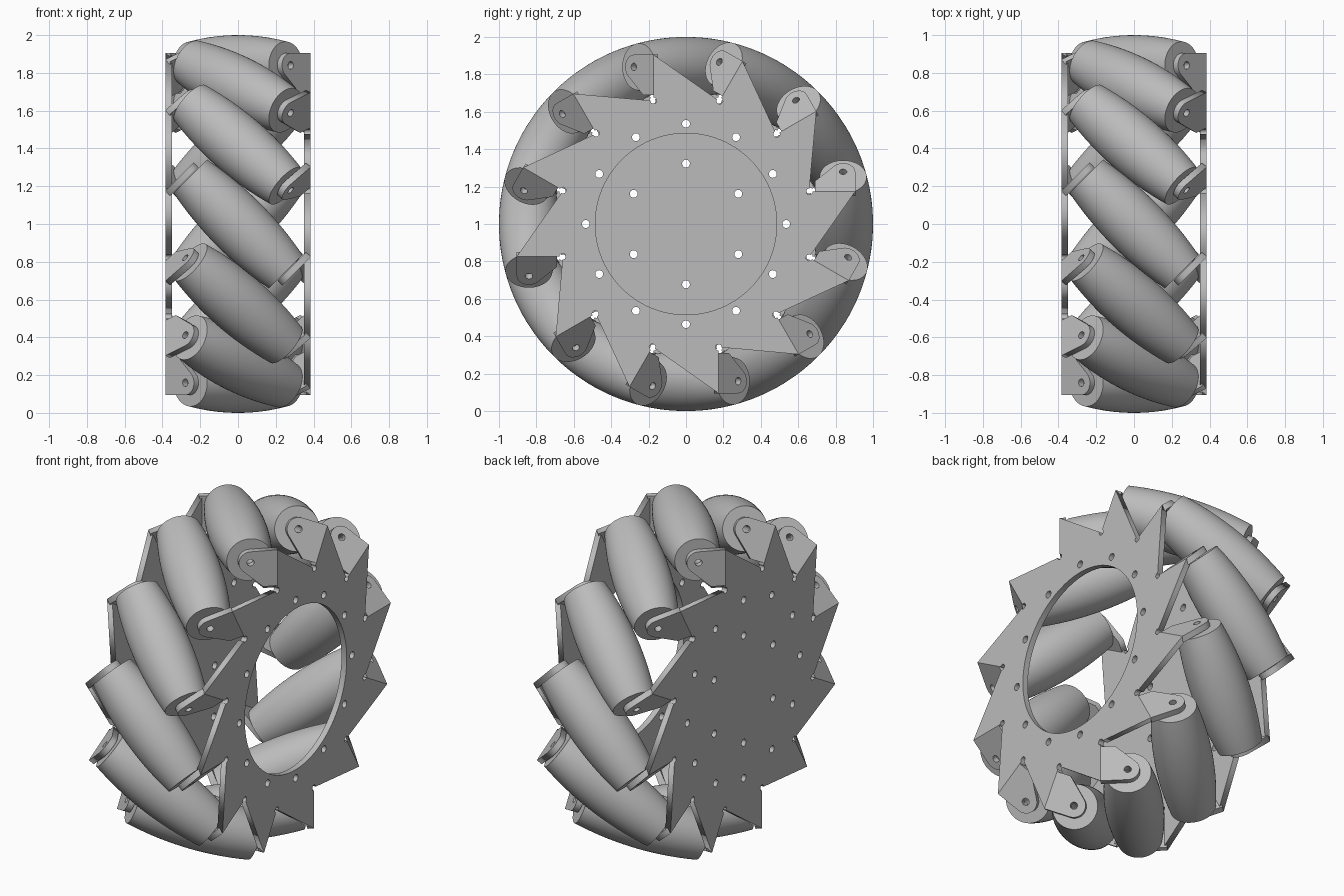
import bpy, bmesh, math
from mathutils import Matrix, Vector

if "Cube" in bpy.data.objects:
    bpy.data.objects.remove(bpy.data.objects["Cube"])

COUNT = 12
AXIS_R = 0.84            # distance of roller axes from the wheel axis
PLATE_X, THICK = 0.385, 0.035
TAB_S = 0.395            # outer tab face, measured along the roller axis
FOLD = TAB_S * math.sqrt(2) - PLATE_X   # tangential position of the fold
TIP, TAB_R, TAB_FOOT = 0.905, 0.065, 0.69
CENTRE = Vector((0, 0, 1))
STEP = 2 * math.pi / COUNT

metal = bpy.data.materials.new("light grey metal")
metal.use_nodes = True
grey = (0.5, 0.5, 0.5, 1)
metal.diffuse_color = grey
metal.node_tree.nodes["Principled BSDF"].inputs["Base Color"].default_value = grey


def add_object(name, mesh, matrix):
    obj = bpy.data.objects.new(name, mesh)
    obj.matrix_world = matrix
    bpy.context.collection.objects.link(obj)
    return obj


def arc(cx, cy, r, start, end, n):
    angles = [math.radians(start + (end - start) * i / n) for i in range(n + 1)]
    return [(cx + r * math.cos(a), cy + r * math.sin(a)) for a in angles]


def circle(cx, cy, r, n=24):
    return arc(cx, cy, r, 0, 360, n)[:-1]


def sheet(name, outlines):
    """Flat sheet with holes; its outer face lies at local z = 0."""
    curve = bpy.data.curves.new(name, "CURVE")
    curve.dimensions = "2D"
    curve.fill_mode = "BOTH"
    curve.extrude = THICK / 2
    for pts in outlines:
        spline = curve.splines.new("POLY")
        spline.points.add(len(pts) - 1)
        for p, (x, y) in zip(spline.points, pts):
            p.co = (x, y, 0, 1)
        spline.use_cyclic_u = True
    temp = add_object(name, curve, Matrix())
    deps = bpy.context.evaluated_depsgraph_get()
    mesh = bpy.data.meshes.new_from_object(temp.evaluated_get(deps))
    bpy.data.objects.remove(temp)
    mesh.transform(Matrix.Translation((0, 0, -THICK / 2)))
    mesh.materials.clear()
    mesh.materials.append(metal)
    return mesh


def frame(x, y, z, origin):
    m = Matrix((x, y, z)).transposed().to_4x4()
    m.translation = origin
    return m


# Toothed outline: every tooth ends in a fold line and a round relief notch
def toothed_outline():
    tooth = [(FOLD, TIP), (FOLD, TAB_FOOT)] + arc(FOLD, 0.66, 0.017, 90, 360, 12)
    pts = []
    for k in range(COUNT):
        c, s = math.cos(k * STEP), math.sin(k * STEP)
        pts += [(v * c - t * s, v * s + t * c) for t, v in tooth]
    return pts


def hole_ring(count, radius, offset=0.0):
    angles = [offset + 2 * math.pi * i / count for i in range(count)]
    return [circle(radius * math.cos(a), radius * math.sin(a), 0.021) for a in angles]


# Side plates: open ring on one side, closed disc on the other
bolts = hole_ring(COUNT, 0.536)
ring = sheet("ring_plate", [toothed_outline(), circle(0, 0, 0.485, 96)] + bolts)
disc = sheet("disc_plate", [toothed_outline()] + bolts + hole_ring(6, 0.323, math.pi / 6))
half_turn = Matrix.Translation(CENTRE) @ Matrix.Rotation(math.pi, 4, "Z") @ Matrix.Translation(-CENTRE)
X, Y, Z = Vector((1, 0, 0)), Vector((0, 1, 0)), Vector((0, 0, 1))
plate_frame = frame(Y, Z, X, CENTRE + X * PLATE_X)
add_object("ring_plate", ring, plate_frame)
add_object("disc_plate", disc, half_turn @ plate_frame)

# Bent tab that carries one roller end
fold_u = (PLATE_X - FOLD) / math.sqrt(2)
tab = sheet("roller_tab", [
    [(fold_u, TIP)] + arc(0, AXIS_R, TAB_R, 90, 228, 14) + [(0.07, TAB_FOOT), (fold_u, TAB_FOOT)],
    circle(0, AXIS_R, 0.02)])


# Barrel roller whose profile keeps the wheel's outer surface round
def roller_mesh():
    profile = []
    half, n = 0.332, 24
    for i in range(n + 1):
        s = half * (2 * i / n - 1)
        dist = math.sqrt(AXIS_R ** 2 + s * s / 2)
        slope = s / 2 / dist
        gap = 1 - dist
        profile.append((gap * math.sqrt(1 - slope ** 2), s + gap * slope))
    profile = [(0.02, profile[0][1])] + profile + [(0.02, profile[-1][1])]
    bm = bmesh.new()
    verts = [bm.verts.new((r, 0, z)) for r, z in profile]
    edges = [bm.edges.new((a, b)) for a, b in zip(verts, verts[1:] + verts[:1])]
    bmesh.ops.spin(bm, geom=verts + edges, cent=(0, 0, 0), axis=(0, 0, 1),
                   angle=2 * math.pi, steps=64, use_duplicate=False)
    bmesh.ops.remove_doubles(bm, verts=bm.verts, dist=0.0001)
    bmesh.ops.recalc_face_normals(bm, faces=bm.faces)
    for f in bm.faces:
        f.smooth = True
    for e in bm.edges:
        e.smooth = e.calc_face_angle(0) < math.radians(35)
    mesh = bpy.data.meshes.new("roller")
    bm.to_mesh(mesh)
    bm.free()
    mesh.materials.append(metal)
    return mesh


# Rollers and their tabs around the wheel
roller = roller_mesh()
for k in range(COUNT):
    a = k * STEP
    radial = Vector((0, math.cos(a), math.sin(a)))
    tangent = Vector((0, -math.sin(a), math.cos(a)))
    axis = (X + tangent).normalized()
    side = (X - tangent).normalized()
    add_object(f"roller_{k + 1}", roller, frame(side, radial, axis, CENTRE + radial * AXIS_R)
               if side.cross(radial).dot(axis) > 0 else
               frame(-side, radial, axis, CENTRE + radial * AXIS_R))
    tab_frame = frame(side, radial, axis, CENTRE + axis * TAB_S)
    add_object(f"ring_tab_{k + 1}", tab, tab_frame)
    add_object(f"disc_tab_{k + 1}", tab, half_turn @ tab_frame)
